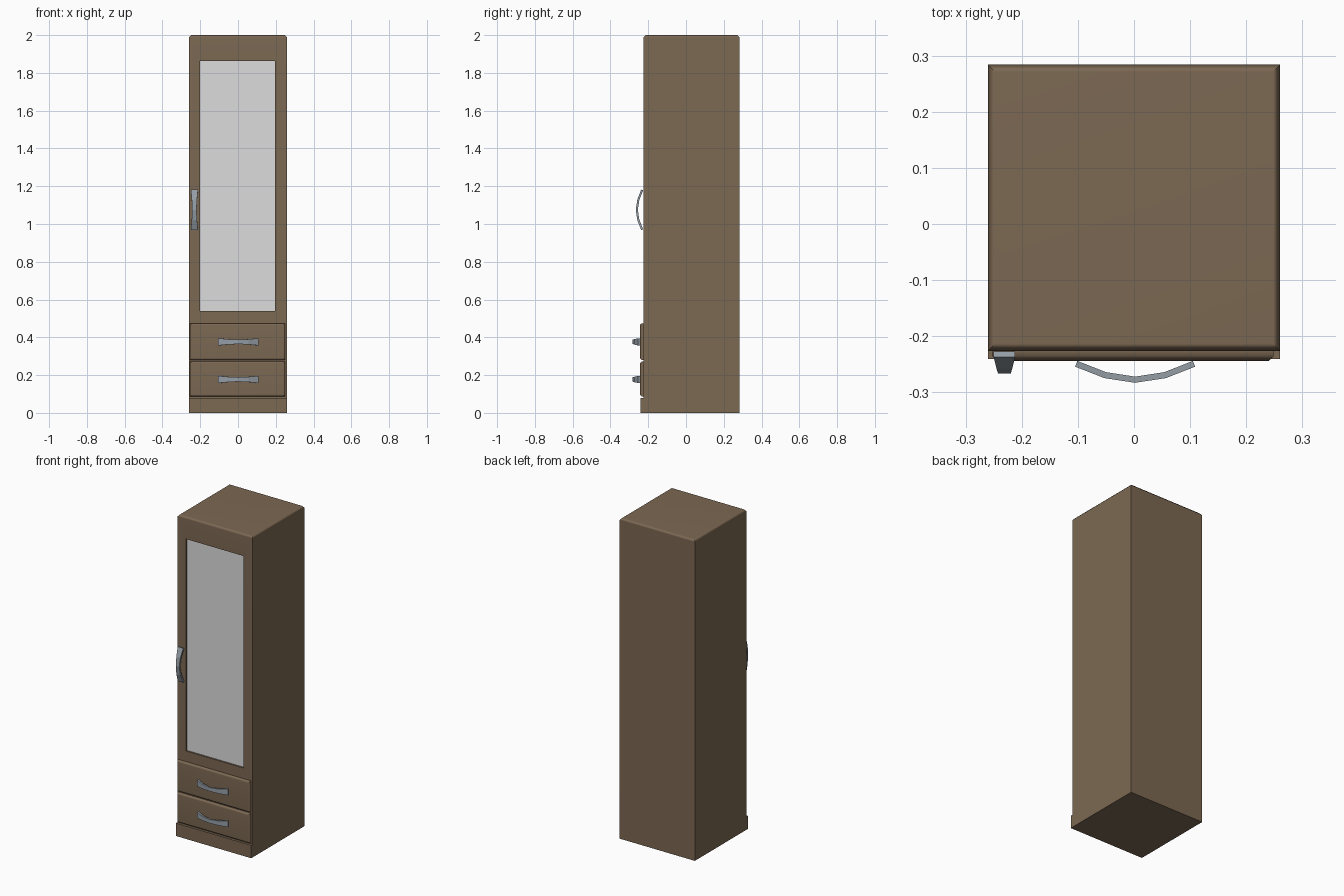
import bpy, bmesh, math
from mathutils import Vector

if "Cube" in bpy.data.objects:
    bpy.data.objects.remove(bpy.data.objects["Cube"])


def material(name, rgb):
    m = bpy.data.materials.new(name)
    m.diffuse_color = (*rgb, 1)
    m.use_nodes = True
    m.node_tree.nodes["Principled BSDF"].inputs["Base Color"].default_value = m.diffuse_color
    return m


WOOD = material("brown_wood", (0.20, 0.138, 0.085))
MIRROR = material("pale_mirror", (0.72, 0.72, 0.72))
METAL = material("grey_metal", (0.30, 0.34, 0.38))
FRONT = -0.226


def finish(bm, name, mats, smooth=True):
    bmesh.ops.recalc_face_normals(bm, faces=bm.faces)
    me = bpy.data.meshes.new(name)
    bm.to_mesh(me)
    bm.free()
    ob = bpy.data.objects.new(name, me)
    bpy.context.collection.objects.link(ob)
    for m in mats:
        me.materials.append(m)
    if smooth:
        bpy.ops.object.select_all(action='DESELECT')
        ob.select_set(True)
        bpy.context.view_layer.objects.active = ob
        bpy.ops.object.shade_smooth_by_angle(angle=math.radians(50))
        ob.modifiers.new("even_shading", 'WEIGHTED_NORMAL').keep_sharp = True
    return ob


def box(x0, x1, y0, y1, z0, z1):
    bm = bmesh.new()
    bmesh.ops.create_cube(bm, size=1)
    for v in bm.verts:
        v.co = ((x0, x1)[v.co.x > 0], (y0, y1)[v.co.y > 0], (z0, z1)[v.co.z > 0])
    bm.normal_update()
    return bm


def chamfer(bm, axis, value, width):
    """Chamfer the edges lying in one plane."""
    edges = [e for e in bm.edges if all(abs(v.co[axis] - value) < 1e-5 for v in e.verts)]
    bmesh.ops.bevel(bm, geom=edges, offset=width, segments=1, affect='EDGES', profile=0.5)
    bm.normal_update()


# Cabinet body with chamfered top and a recessed mirror
bm = box(-0.26, 0.26, FRONT, 0.284, 0, 2)
chamfer(bm, 2, 2, 0.013)
panel = next(f for f in bm.faces if f.normal.y < -0.99)
bmesh.ops.inset_individual(bm, faces=[panel], thickness=0.05)
for v in panel.verts:
    v.co.x = 0.197 if v.co.x > 0 else -0.20
    v.co.z = 1.862 if v.co.z > 1 else 0.54
panel = bmesh.ops.extrude_discrete_faces(bm, faces=[panel])["faces"][0]
bmesh.ops.translate(bm, verts=panel.verts, vec=(0, 0.01, 0))
panel.material_index = 1
finish(bm, "cabinet_body", [WOOD, MIRROR])

# Plinth board
finish(box(-0.26, 0.26, -0.241, FRONT + 0.001, 0, 0.08), "plinth", [WOOD], False)


# Bowed strap handle, wide at the ends and narrow in the middle
def handle(name, centre, vertical=False):
    path = [(-0.103, 0.0), (-0.052, 0.02), (0.0, 0.028), (0.052, 0.02), (0.103, 0.0)]
    halves = [0.019, 0.014, 0.0115, 0.014, 0.019]
    bm = bmesh.new()
    rings = []
    for i, (s, d) in enumerate(path):
        a, b = path[max(i - 1, 0)], path[min(i + 1, 4)]
        n = Vector((-(b[1] - a[1]), b[0] - a[0])).normalized() * 0.011
        ring = []
        for t, w in ((0, -1), (0, 1), (1, 1), (1, -1)):
            along, out, across = s + n.x * t, d + n.y * t, halves[i] * w
            off = (across, -out, along) if vertical else (along, -out, across)
            ring.append(bm.verts.new(Vector(centre) + Vector(off)))
        rings.append(ring)
    for r, q in zip(rings, rings[1:]):
        for k in range(4):
            bm.faces.new((r[k], r[(k + 1) % 4], q[(k + 1) % 4], q[k]))
    bm.faces.new(rings[0])
    bm.faces.new(rings[-1])
    finish(bm, name, [METAL], False)


handle("door_handle", (-0.231, FRONT - 0.001, 1.075), True)

# Two drawers with chamfered fronts
for name, z0, z1, hz in (("lower", 0.088, 0.272, 0.177), ("upper", 0.281, 0.474, 0.376)):
    bm = box(-0.253, 0.249, -0.244, FRONT + 0.001, z0, z1)
    chamfer(bm, 1, -0.244, 0.009)
    finish(bm, name + "_drawer", [WOOD])
    handle(name + "_drawer_handle", (0.002, -0.244, hz))
